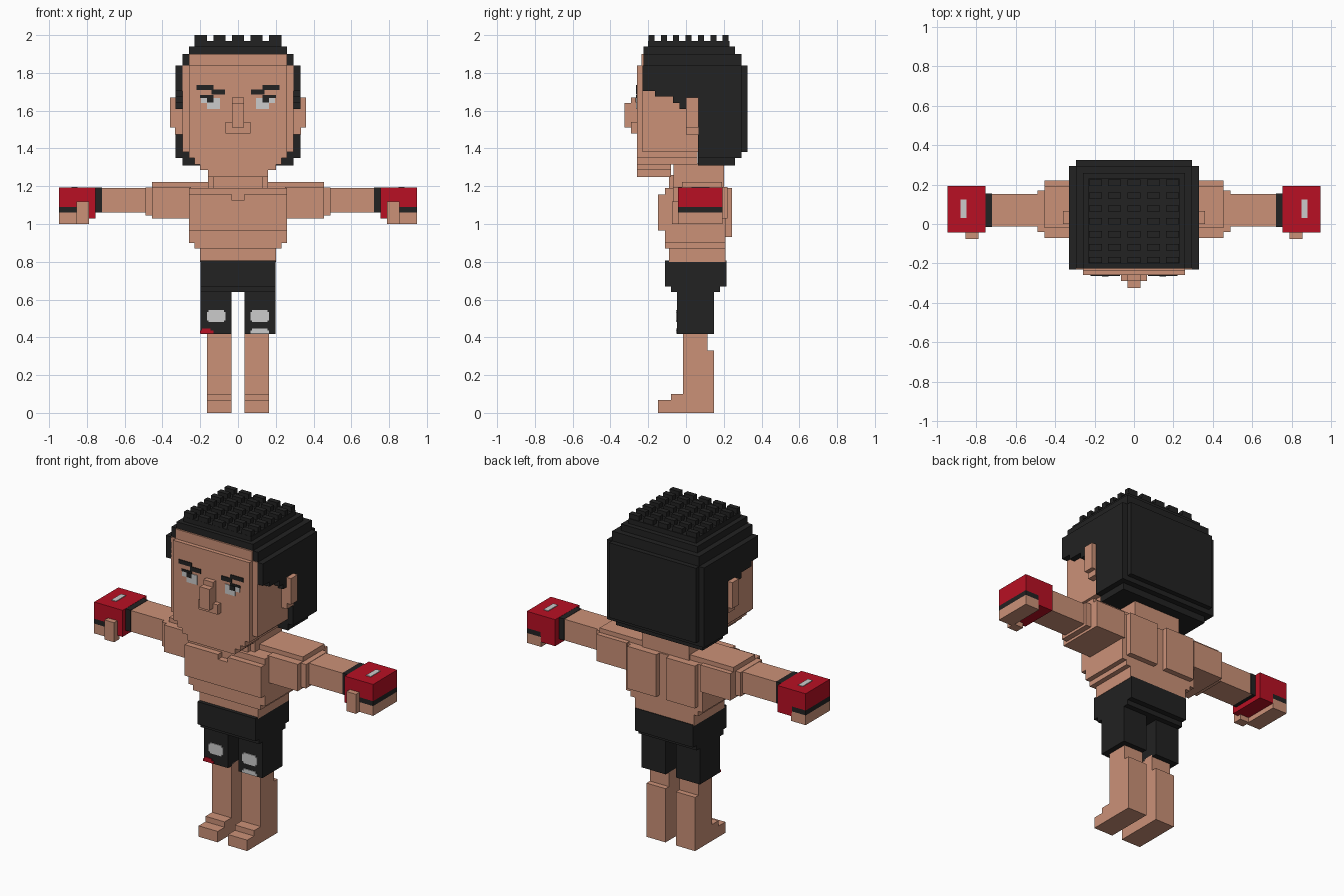
import bpy, bmesh


def material(name, r, g, b):
    m = bpy.data.materials.new(name)
    m.diffuse_color = (r, g, b, 1)
    return m


SKIN = material("skin", 0.60, 0.285, 0.187)
BLACK = material("black", 0.016, 0.016, 0.016)
RED = material("red", 0.48, 0.005, 0.017)
WHITE = material("pale_grey", 0.60, 0.60, 0.60)


def blocks(name, mat, boxes, mirror=False):
    """One object of boxes (x0, x1, y0, y1, z0, z1), optionally mirrored in x."""
    if mirror:
        boxes = boxes + [(-b[1], -b[0]) + b[2:] for b in boxes]
    bm = bmesh.new()
    for x0, x1, y0, y1, z0, z1 in boxes:
        verts = bmesh.ops.create_cube(bm, size=1)["verts"]
        for v in verts:
            v.co = (x1 if v.co.x > 0 else x0,
                    y1 if v.co.y > 0 else y0,
                    z1 if v.co.z > 0 else z0)
    me = bpy.data.meshes.new(name)
    bm.to_mesh(me)
    bm.free()
    me.materials.append(mat)
    ob = bpy.data.objects.new(name, me)
    bpy.context.collection.objects.link(ob)
    return ob


def centred(w, *rest):
    return (-w, w) + rest


# Head with a jaw that narrows in steps
blocks("head", SKIN, [
    centred(.295, -.23, .26, 1.38, 1.84),
    centred(.26, -.26, .06, 1.35, 1.84),
    centred(.23, -.26, .06, 1.315, 1.35),
    centred(.20, -.26, -.08, 1.285, 1.315),
    centred(.16, -.26, -.08, 1.25, 1.285),
    centred(.26, -.235, -.20, 1.84, 1.90),
])
blocks("nose", SKIN, [
    centred(.033, -.29, -.25, 1.48, 1.67),
    centred(.033, -.325, -.28, 1.51, 1.64),
    centred(.065, -.29, -.25, 1.48, 1.54),
])
blocks("ears", SKIN, [
    (.29, .36, 0, .065, 1.51, 1.67),
    (.29, .333, 0, .065, 1.475, 1.51),
], True)

# Painted face plates
F0, F1 = -.264, -.255
blocks("eyebrows", BLACK, [
    (.13, .22, F0, F1, 1.71, 1.735),
    (.07, .14, F0, F1, 1.685, 1.712),
    (.13, .20, F0, F1, 1.668, 1.682),
], True)
blocks("eye_whites", WHITE, [
    (.095, .165, F0, F1, 1.61, 1.668),
    (.165, .195, F0, F1, 1.64, 1.668),
], True)
blocks("pupils", BLACK, [(.13, .163, -.267, F1, 1.642, 1.67)], True)

# Hair: stepped cap, back mass, side plates with hairline, studs on top
hair = [
    centred(.23, -.20, .23, 1.93, 1.97),
    centred(.26, -.225, .26, 1.90, 1.94),
    centred(.295, -.225, .295, 1.84, 1.90),
    centred(.295, .063, .325, 1.38, 1.84),
    centred(.33, .063, .295, 1.35, 1.84),
    centred(.295, .063, .26, 1.31, 1.36),
]
for x0, x1, y0, y1, z0, z1 in [
        (.29, .33, -.23, -.165, 1.705, 1.84),
        (.29, .33, -.165, -.07, 1.675, 1.84),
        (.29, .33, -.07, -.035, 1.64, 1.84),
        (.29, .33, -.035, 0, 1.61, 1.84),
        (.29, .33, 0, .07, 1.67, 1.84)]:
    hair += [(x0, x1, y0, y1, z0, z1), (-x1, -x0, y0, y1, z0, z1)]
for i in range(5):
    for j in range(7):
        x, y = -.196 + .098 * i, -.183 + .0655 * j
        hair.append((x - .033, x + .033, y - .016, y + .016, 1.96, 2.0))
blocks("hair", BLACK, hair)

# Neck and torso
blocks("neck", SKIN, [
    centred(.16, -.065, .20, 1.17, 1.32),
    centred(.13, -.09, -.06, 1.19, 1.26),
])
blocks("torso", SKIN, [
    centred(.26, -.11, .21, .90, 1.19),
    centred(.23, -.11, .21, .87, .90),
    centred(.20, -.09, .21, .80, .87),
])
blocks("chest", SKIN, [
    (.033, .26, -.147, -.10, .965, 1.155),
    (0, .034, -.147, -.10, .965, 1.125),
], True)
blocks("shoulder_blades", SKIN, [(.033, .23, .20, .243, .93, 1.19)], True)

# Shoulders and arms
blocks("shoulders", SKIN, [
    (.10, .455, -.02, .19, 1.18, 1.222),
    (.25, .455, -.07, .22, 1.03, 1.195),
    (.45, .49, -.04, .17, 1.045, 1.192),
], True)
blocks("arms", SKIN, [(.45, .73, -.012, .152, 1.06, 1.19)], True)

# Boxing gloves with bare fingers
blocks("wrist_wraps", BLACK, [(.72, .757, -.014, .154, 1.06, 1.192)], True)
blocks("gloves", RED, [
    (.755, .948, -.042, .192, 1.09, 1.193),
    (.755, .856, -.042, .192, 1.03, 1.10),
], True)
blocks("knuckle_bands", BLACK, [(.85, .948, -.042, .192, 1.06, 1.09)], True)
blocks("fingers", SKIN, [
    (.85, .948, -.042, .192, 1.0, 1.06),
    (.79, .855, -.075, -.02, 1.0, 1.12),
], True)
blocks("glove_patches", WHITE, [(.85, .882, .03, .125, 1.19, 1.197)], True)

# Shorts with leg patches
blocks("shorts", BLACK, [
    centred(.198, -.112, .214, .67, .808),
    centred(.198, -.08, .18, .64, .67),
])
blocks("short_legs", BLACK, [(.035, .198, -.047, .148, .418, .65)], True)
blocks("shorts_patches", WHITE, [
    (.065, .165, -.052, -.04, .49, .535),
    (.075, .155, -.052, -.04, .48, .545),
], True)
blocks("hem_patch_pale", WHITE, [
    (.065, .165, -.052, -.045, .42, .435),
    (.075, .155, -.052, -.045, .42, .447),
])
blocks("hem_patch_red", RED, [
    (-.20, -.13, -.052, -.045, .42, .435),
    (-.19, -.145, -.052, -.045, .42, .447),
])

# Legs and feet
blocks("legs", SKIN, [
    (.035, .165, -.015, .148, 0, .33),
    (.035, .165, -.015, .115, .33, .43),
], True)
blocks("feet", SKIN, [
    (.035, .165, -.147, 0, 0, .067),
    (.035, .165, -.08, 0, .06, .10),
], True)
